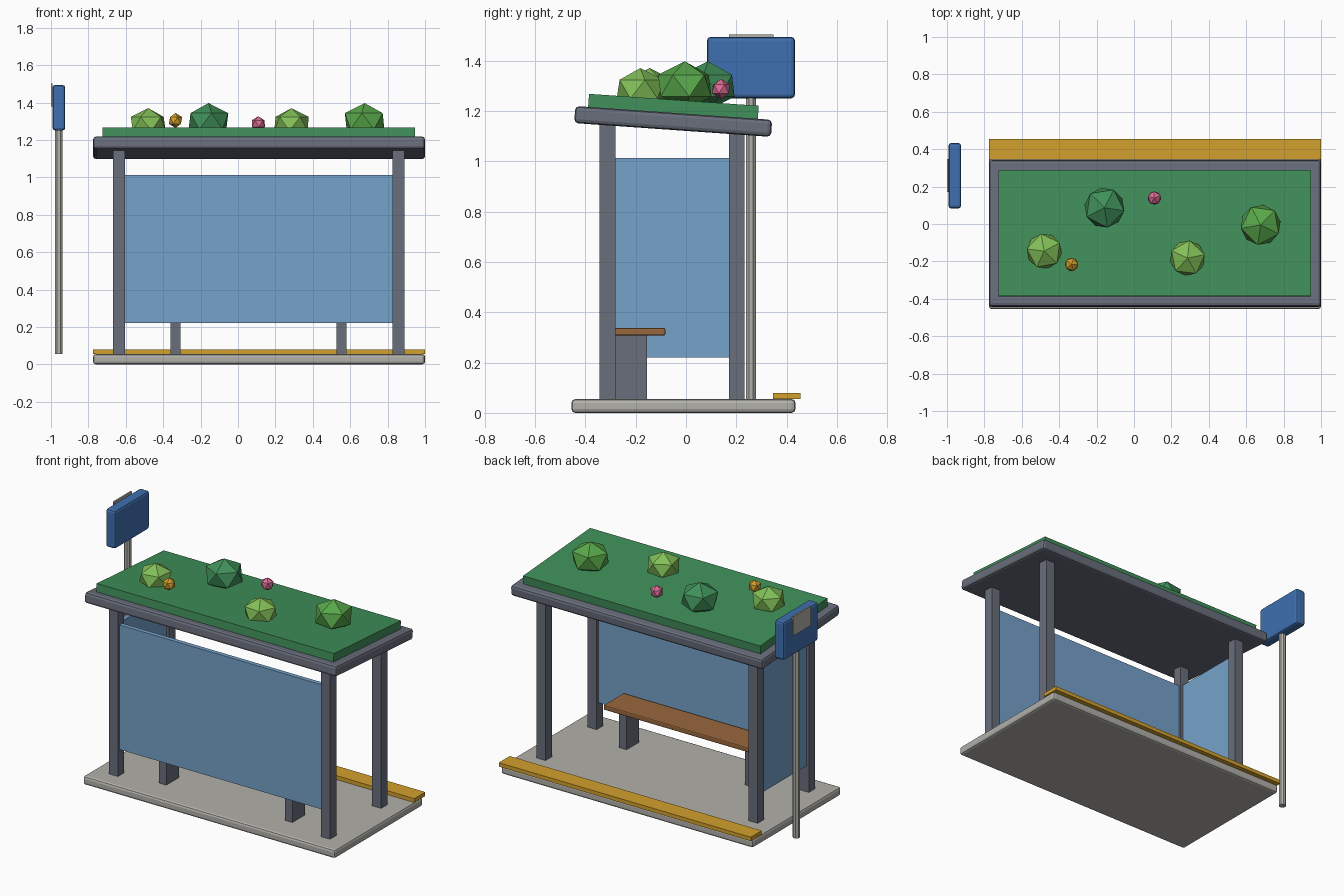
import bpy, bmesh, math
from mathutils import Matrix

if "Cube" in bpy.data.objects:
    bpy.data.objects.remove(bpy.data.objects["Cube"])


def material(name, hex_colour):
    m = bpy.data.materials.new(name)
    lin = []
    for i in (0, 2, 4):
        c = int(hex_colour[i:i + 2], 16) / 255
        lin.append(c / 12.92 if c <= 0.04045 else ((c + 0.055) / 1.055) ** 2.4)
    m.diffuse_color = (*lin, 1)
    m.use_nodes = True
    m.node_tree.nodes["Principled BSDF"].inputs["Base Color"].default_value = m.diffuse_color
    return m


CONCRETE = material("concrete", "B2B1AA")
SLATE = material("slate_metal", "696E7C")
GREEN = material("roof_green", "40905A")
BLUE = material("sign_blue", "3F70B0")
GLASS = material("glass_blue", "76A2CA")
WOOD = material("bench_wood", "99673C")
LIGHT = material("light_leaf", "83C058")
MID = material("mid_leaf", "58A84A")
PINK = material("pink_bloom", "DA6C96")
YELLOW = material("yellow", "D2A02C")


def finish(name, bm, mat):
    bmesh.ops.recalc_face_normals(bm, faces=bm.faces)
    mesh = bpy.data.meshes.new(name)
    bm.to_mesh(mesh)
    bm.free()
    mesh.materials.append(mat)
    ob = bpy.data.objects.new(name, mesh)
    bpy.context.collection.objects.link(ob)
    return ob


def box(name, x, y, z, mat, bevel=0, tilt=0):
    """Box from (min, max) ranges, optionally bevelled and tilted about x."""
    bm = bmesh.new()
    size = [r[1] - r[0] for r in (x, y, z)]
    bmesh.ops.create_cube(bm, size=1, matrix=Matrix.Diagonal((*size, 1)))
    if bevel:
        bmesh.ops.bevel(bm, geom=bm.edges[:], offset=bevel, segments=2,
                        profile=0.5, affect='EDGES')
    ob = finish(name, bm, mat)
    ob.location = [(r[0] + r[1]) / 2 for r in (x, y, z)]
    ob.rotation_euler.x = tilt
    return ob


def ball(name, loc, radius, height, mat, turn=0):
    """Low-poly squashed icosahedron."""
    bm = bmesh.new()
    bmesh.ops.create_icosphere(bm, subdivisions=1, radius=1,
                               matrix=Matrix.Diagonal((radius, radius, height, 1)))
    ob = finish(name, bm, mat)
    ob.location = loc
    ob.rotation_euler.z = turn


# Base slab and tactile kerb strip
box("base_slab", (-0.775, 1), (-0.455, 0.435), (0, 0.055), CONCRETE, 0.015)
box("kerb_strip", (-0.775, 1), (0.345, 0.455), (0.055, 0.08), YELLOW)

# Four posts
for side, x in (("left", -0.668), ("right", 0.826)):
    for end, y, top in (("front", -0.344, 1.145), ("back", 0.17, 1.13)):
        box(f"{end}_{side}_post", (x, x + 0.063), (y, y + 0.063), (0.05, top), SLATE)

# Glass panels
box("front_glass", (-0.61, 0.828), (-0.327, -0.299), (0.22, 1.013), GLASS)
box("side_glass", (-0.651, -0.623), (-0.282, 0.172), (0.22, 1.013), GLASS)

# Bench
box("bench_seat", (-0.42, 0.64), (-0.285, -0.082), (0.307, 0.338), WOOD, 0.007)
for side, x in (("left", -0.361), ("right", 0.527)):
    box(f"bench_{side}_leg", (x, x + 0.053), (-0.281, -0.155), (0.05, 0.31), SLATE)

# Sloping roof with planted bed
TILT = -0.07
box("roof", (-0.775, 1), (-0.443, 0.341), (1.124, 1.192), SLATE, 0.016, TILT)
box("roof_bed", (-0.725, 0.945), (-0.388, 0.288), (1.19, 1.244), GREEN, 0, TILT)

# Shrubs and blooms
ball("light_shrub_a", (-0.48, -0.145, 1.286), 0.105, 0.084, LIGHT, 0.5)
ball("dark_shrub", (-0.158, 0.087, 1.3), 0.12, 0.097, GREEN, 1.1)
ball("light_shrub_b", (0.286, -0.182, 1.286), 0.105, 0.084, LIGHT, 0.2)
ball("mid_shrub", (0.677, -0.005, 1.3), 0.12, 0.097, MID, 0.8)
ball("yellow_bloom", (-0.334, -0.216, 1.304), 0.04, 0.04, YELLOW)
ball("pink_bloom", (0.109, 0.139, 1.287), 0.04, 0.04, PINK, 0.4)

# Stop sign: pole, board and small plate on its outer side
bm = bmesh.new()
bmesh.ops.create_cone(bm, cap_ends=True, segments=8, radius1=0.022, radius2=0.022,
                      depth=1.245, matrix=Matrix.Rotation(math.pi / 8, 4, 'Z'))
finish("sign_pole", bm, CONCRETE).location = (-0.958, 0.258, 0.6775)
box("sign_board", (-0.992, -0.924), (0.083, 0.433), (1.25, 1.494), BLUE, 0.015)
box("sign_plate", (-1.0, -0.991), (0.17, 0.347), (1.38, 1.503), CONCRETE)
